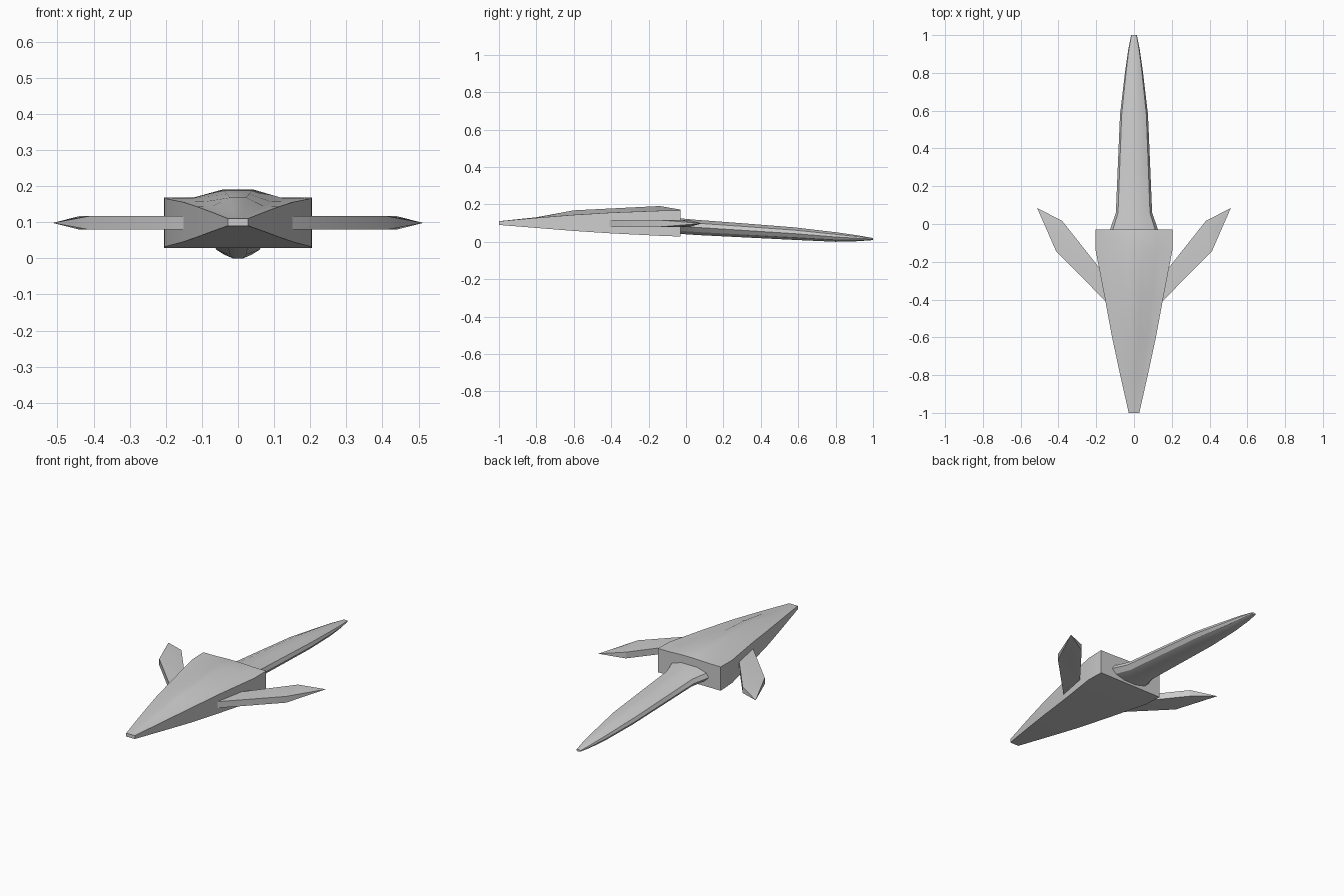
import bpy, bmesh

if "Cube" in bpy.data.objects:
    bpy.data.objects.remove(bpy.data.objects["Cube"])


def finish(name, bm, angle=0.5):
    bmesh.ops.recalc_face_normals(bm, faces=bm.faces)
    me = bpy.data.meshes.new(name)
    bm.to_mesh(me)
    bm.free()
    ob = bpy.data.objects.new(name, me)
    bpy.context.collection.objects.link(ob)
    bpy.ops.object.select_all(action='DESELECT')
    ob.select_set(True)
    bpy.context.view_layer.objects.active = ob
    bpy.ops.object.shade_smooth_by_angle(angle=angle)
    return ob


def loft(name, sections):
    """Skin rings of (x, z) points placed along y; x is given for the right half only."""
    bm = bmesh.new()
    rings = []
    for y, half in sections:
        pts = half + [(-x, z) for x, z in reversed(half)]
        rings.append([bm.verts.new((x, y, z)) for x, z in pts])
    n = len(rings[0])
    for a, b in zip(rings, rings[1:]):
        for i in range(n):
            j = (i + 1) % n
            bm.faces.new((a[i], a[j], b[j], b[i]))
    bm.faces.new(rings[0])
    bm.faces.new(rings[-1])
    return finish(name, bm)


# Wedge-shaped body: y, half width, bottom, top edge, ridge
body = [(-1.0, .028, .090, .110, .110),
        (-0.8, .073, .074, .128, .131),
        (-0.6, .116, .058, .144, .168),
        (-0.4, .153, .045, .156, .178),
        (-0.14, .203, .032, .166, .191),
        (-0.03, .205, .028, .168, .172)]
loft("body", [(y, [(w, b), (w, t), (.6 * w, t + .05 * (r - t)), (.2 * w, r)])
              for y, w, b, t, r in body])

# Long tapering tail: y, half width, bottom, top
tail = [(-0.10, .135, .045, .128),
        (-0.03, .127, .042, .125),
        (0.06, .096, .036, .117),
        (0.30, .086, .024, .099),
        (0.58, .074, .010, .077),
        (0.80, .048, .000, .051),
        (0.92, .031, .003, .034),
        (1.00, .015, .009, .020)]
loft("tail", [(y, [(.3 * w, b), (.8 * w, b + .2 * (t - b)), (w, b + .5 * (t - b)),
                   (.88 * w, b + .78 * (t - b)), (.4 * w, t)])
              for y, w, b, t in tail])


# Swept fins with a pointed, faceted tip
def fin(name, side):
    bm = bmesh.new()
    mid = .098
    outline = [(.11, -.45), (.413, -.143), (.44, -.03), (.38, .016), (.13, -.30)]
    top, bot = [[bm.verts.new((side * x, y, mid + s * .0185)) for x, y in outline]
                for s in (1, -1)]
    tip = bm.verts.new((side * .513, .085, mid))
    for v in (top, bot):
        bm.faces.new(v)
        bm.faces.new((v[1], v[2], tip))
        bm.faces.new((v[2], v[3], tip))
    for i, j in ((0, 1), (3, 4), (4, 0)):
        bm.faces.new((top[i], top[j], bot[j], bot[i]))
    bm.faces.new((top[1], tip, bot[1]))
    bm.faces.new((top[3], tip, bot[3]))
    finish(name, bm, .4)


fin("right_fin", 1)
fin("left_fin", -1)
